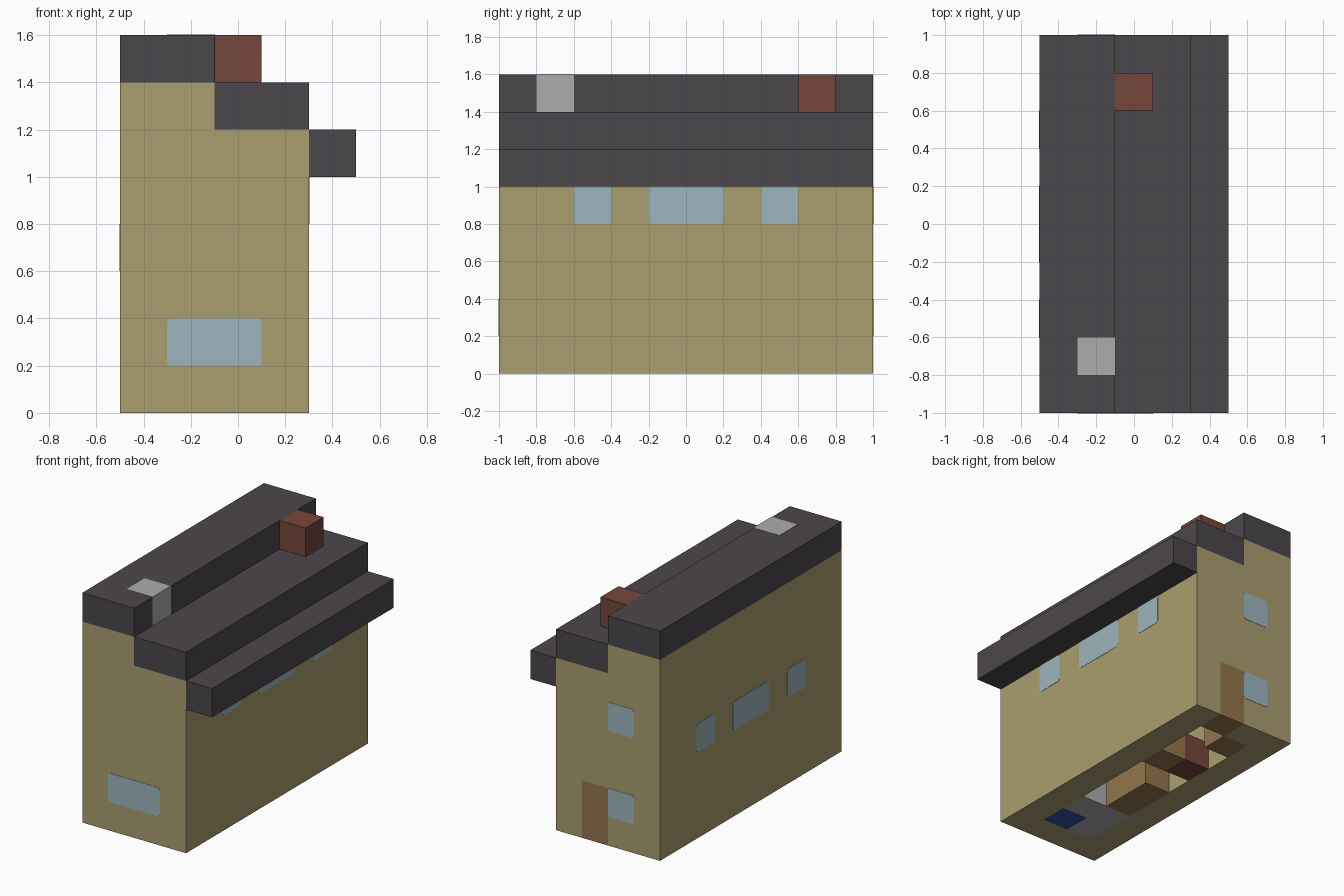
import bpy, bmesh
from mathutils import Vector

cube = bpy.data.objects.get("Cube")
if cube:
    bpy.data.objects.remove(cube, do_unlink=True)


def material(name, rgb):
    """Flat material from 0-255 display values."""
    lin = [((c / 255 + 0.055) / 1.055) ** 2.4 for c in rgb]
    mat = bpy.data.materials.new(name)
    mat.use_nodes = True
    mat.diffuse_color = (*lin, 1)
    mat.node_tree.nodes["Principled BSDF"].inputs["Base Color"].default_value = (*lin, 1)
    return mat


plaster = material("sand plaster", (170, 157, 111))
slate = material("dark slate", (75, 71, 75))
brick = material("red brick", (117, 70, 58))
glass = material("pale blue glass", (156, 181, 189))
wood = material("brown wood", (148, 118, 77))
metal = material("light grey", (172, 172, 172))
cloth = material("deep blue", (50, 80, 165))


def finish(name, bm, mat):
    bmesh.ops.recalc_face_normals(bm, faces=bm.faces)
    mesh = bpy.data.meshes.new(name)
    bm.to_mesh(mesh)
    bm.free()
    mesh.materials.append(mat)
    obj = bpy.data.objects.new(name, mesh)
    bpy.context.collection.objects.link(obj)
    return obj


def box(name, x, y, z, mat, round_axis=None):
    """Box from (low, high) ranges; edges along round_axis may be rounded."""
    bm = bmesh.new()
    bmesh.ops.create_cube(bm, size=1)
    for v in bm.verts:
        v.co = Vector([r[0] if c < 0 else r[1] for c, r in zip(v.co, (x, y, z))])
    if round_axis is not None:
        edges = [e for e in bm.edges
                 if e.verts[0].co[round_axis] != e.verts[1].co[round_axis]]
        bmesh.ops.bevel(bm, geom=edges, offset=0.015, segments=2,
                        affect='EDGES', profile=0.5)
    return finish(name, bm, mat)


def gable(name, outline, y):
    """Upright wall profile in x and z, extruded through the y range."""
    bm = bmesh.new()
    face = bm.faces.new([bm.verts.new((px, y[0], pz)) for px, pz in outline])
    new = bmesh.ops.extrude_face_region(bm, geom=[face])["geom"]
    moved = [v for v in new if isinstance(v, bmesh.types.BMVert)]
    bmesh.ops.translate(bm, verts=moved, vec=(0, y[1] - y[0], 0))
    return finish(name, bm, plaster)


# Walls, open underneath; the back gable has a notch for the door
top = [(0.3, 0), (0.3, 1.2), (-0.1, 1.2), (-0.1, 1.4), (-0.5, 1.4), (-0.5, 0)]
gable("front_wall", top, (-1, -0.8))
gable("back_wall", top + [(-0.1, 0), (-0.1, 0.4), (0.1, 0.4), (0.1, 0)], (0.8, 1))
box("left_wall", (0.1, 0.3), (-0.8, 0.8), (0, 1.2), plaster)
box("right_wall", (-0.5, -0.3), (-0.8, 0.8), (0, 1.4), plaster)
box("back_door", (-0.1, 0.1), (0.8, 1), (0, 0.4), wood)

# Stepped roof, chimney and flush vent
for name, x, z in (("roof_upper", (-0.5, -0.1), 1.4),
                   ("roof_middle", (-0.1, 0.3), 1.2),
                   ("roof_eave", (0.3, 0.5), 1.0)):
    box(name, x, (-1, 1), (z, z + 0.2), slate)
box("chimney", (-0.1, 0.1), (0.6, 0.8), (1.4, 1.6), brick)
T = 0.002
box("roof_vent", (-0.3, -0.1 + T), (-0.8, -0.6), (1.4, 1.6 + T), metal)

# Windows on the long sides, visible inside and outside
for i, y in enumerate(((-0.6, -0.4), (-0.2, 0.2), (0.4, 0.6)), 1):
    box(f"left_window_{i}", (0.1 - T, 0.3 + T), y, (0.8, 1.0), glass, 0)
    box(f"right_window_{i}", (-0.5 - T, -0.3 + T), y, (0.6, 0.8), glass, 0)

# Windows on the gables
box("front_window", (-0.3, 0.1), (-1 - T, -0.8 + T), (0.2, 0.4), glass, 1)
for name, z in (("back_lower_window", 0.2), ("back_upper_window", 0.8)):
    box(name, (-0.3, -0.1), (0.8 - T, 1 + T), (z, z + 0.2), glass, 1)

# Furniture standing on the ground inside
near, far, low = (-0.1, 0.1), (-0.3, -0.1), (0, 0.2)
box("blue_cushion", near, (-0.8, -0.6), low, cloth)
box("grey_unit_side", far, (-0.8, -0.6), low, metal)
box("grey_unit_end", (-0.3, 0.1), (-0.6, -0.4), low, metal)
box("long_cabinet", far, (-0.4, 0), low, wood)
box("table", near, (0.2, 0.4), low, wood)
box("brick_hearth", far, (0.2, 0.4), low, brick)
box("corner_cabinet", far, (0.6, 0.8), low, wood)
